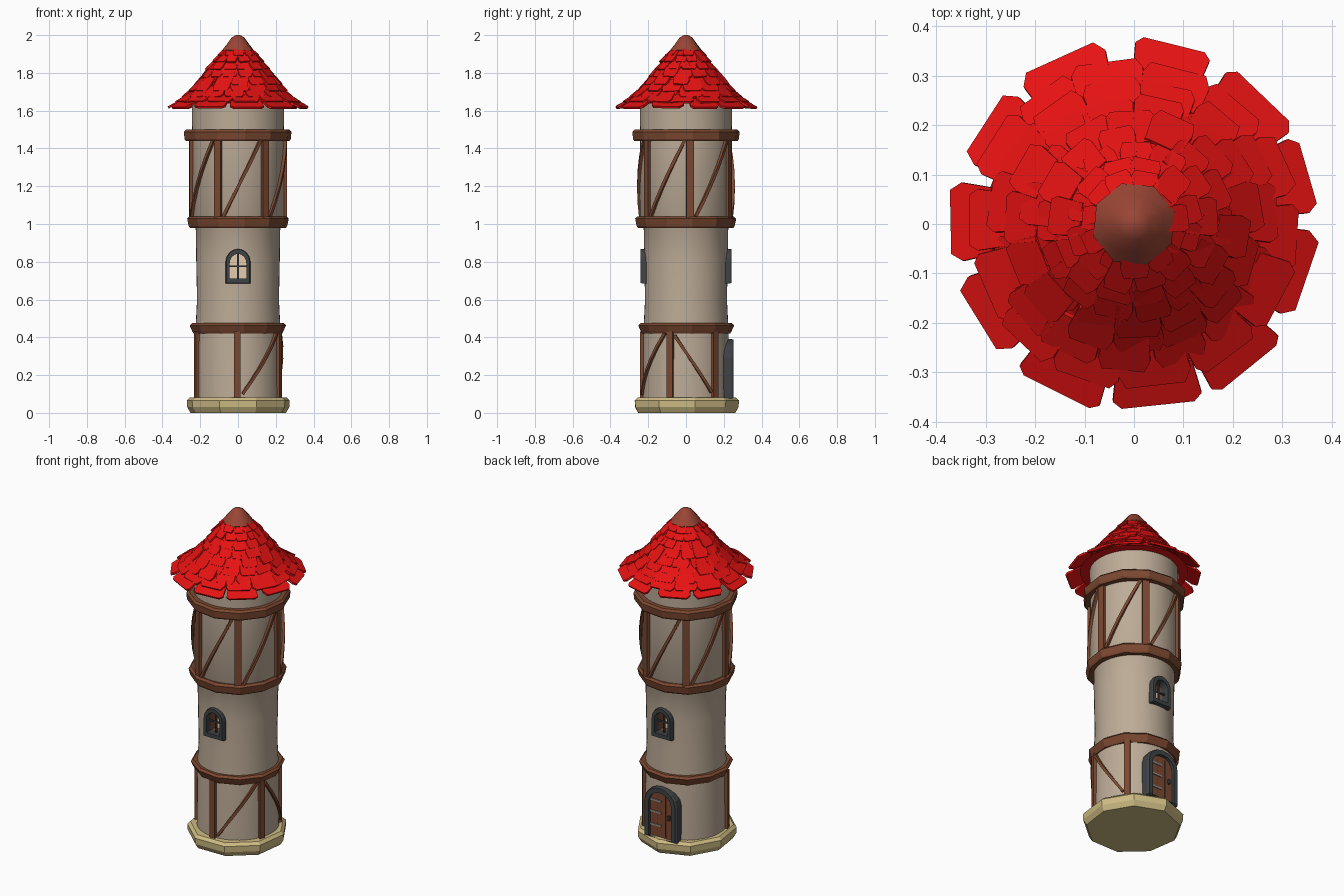
import bpy, bmesh, math, random
from mathutils import Vector, Matrix

if "Cube" in bpy.data.objects:
    bpy.data.objects.remove(bpy.data.objects["Cube"])

random.seed(4)


def mat(name, r, g, b):
    m = bpy.data.materials.new(name)
    m.diffuse_color = (r, g, b, 1)
    m.use_nodes = True
    m.node_tree.nodes["Principled BSDF"].inputs["Base Color"].default_value = m.diffuse_color
    return m


PLASTER = mat("plaster", .51, .41, .31)
RED = mat("red_tile", .80, .006, .006)
TIMBER = mat("timber", .20, .065, .03)
CLAY = mat("clay_cap", .32, .06, .035)
SAND = mat("sandstone", .62, .50, .23)
IRON = mat("dark_stone", .05, .056, .06)
PALE = mat("pale_pane", .80, .60, .42)
METAL = mat("hinge_metal", .30, .26, .23)


def finish(name, bm, material, smooth=None):
    bmesh.ops.remove_doubles(bm, verts=bm.verts, dist=1e-5)
    bmesh.ops.recalc_face_normals(bm, faces=bm.faces)
    me = bpy.data.meshes.new(name)
    bm.to_mesh(me)
    bm.free()
    ob = bpy.data.objects.new(name, me)
    bpy.context.collection.objects.link(ob)
    me.materials.append(material)
    if smooth:
        bpy.ops.object.select_all(action='DESELECT')
        bpy.context.view_layer.objects.active = ob
        ob.select_set(True)
        bpy.ops.object.shade_smooth_by_angle(angle=math.radians(smooth))
    return ob


def bridge(bm, loops, closed):
    """Quads between successive vertex loops."""
    n, k = len(loops[0]), len(loops)
    for i in range(k if closed else k - 1):
        a, b = loops[i], loops[(i + 1) % k]
        for j in range(n):
            bm.faces.new((a[j], a[(j + 1) % n], b[(j + 1) % n], b[j]))


def lathe(name, profile, n, material, closed=False, smooth=None, jitter=0, turn=0):
    """Turned solid; an open profile is capped at both ends."""
    bm = bmesh.new()
    wob = [1 + random.uniform(-jitter, jitter) for _ in range(n)]
    loops = [[bm.verts.new((r * wob[j] * math.cos(turn + j * math.tau / n),
                            r * wob[j] * math.sin(turn + j * math.tau / n), z))
              for j in range(n)] for r, z in profile]
    bridge(bm, loops, closed)
    if not closed:
        bm.faces.new(loops[0])
        bm.faces.new(loops[-1])
    return finish(name, bm, material, smooth)


def arch(w, z0, z1, rise, n=8):
    """Outline of an opening with a rounded top."""
    pts = [(-w, z0), (w, z0)]
    for i in range(n + 1):
        a = math.pi * i / n
        pts.append((w * math.cos(a), z1 - rise + rise * math.sin(a)))
    return pts


def plate(name, pts, y0, y1, material, side):
    """Solid outline between two depths; side -1 is front, 1 is back."""
    bm = bmesh.new()
    loops = [[bm.verts.new((-side * x, side * y, z)) for x, z in pts] for y in (y0, y1)]
    bridge(bm, loops, False)
    bm.faces.new(loops[0])
    bm.faces.new(loops[1])
    return finish(name, bm, material)


def frame(name, outer, inner, y0, y1, material, side):
    """Hollow surround with a slightly chamfered outer front edge."""
    bm = bmesh.new()
    cx, cz = 0, sum(z for _, z in outer) / len(outer)
    soft = [(cx + (x - cx) * .94, cz + (z - cz) * .97) for x, z in outer]
    rings = [(outer, y0), (outer, y1 - .01), (soft, y1), (inner, y1), (inner, y0)]
    loops = [[bm.verts.new((-side * x, side * y, z)) for x, z in p] for p, y in rings]
    bridge(bm, loops, True)
    return finish(name, bm, material)


def rect(x0, x1, z0, z1):
    return [(x0, z0), (x1, z0), (x1, z1), (x0, z1)]


def beam(name, path, r, width, depth):
    """Timber following the wall along (angle in degrees, height) points."""
    bm = bmesh.new()
    pts = [Vector((r * math.cos(math.radians(a)), r * math.sin(math.radians(a)), z)) for a, z in path]
    loops = []
    for i, p in enumerate(pts):
        along = (pts[min(i + 1, len(pts) - 1)] - pts[max(i - 1, 0)]).normalized()
        out = Vector((p.x, p.y, 0)).normalized()
        across = along.cross(out).normalized() * width / 2
        out *= depth / 2
        loops.append([bm.verts.new(p + v) for v in
                      (across + out, out - across, -out - across, across - out)])
    bridge(bm, loops, False)
    bm.faces.new(loops[0])
    bm.faces.new(loops[-1])
    return finish(name, bm, TIMBER)


def brace(name, a0, z0, a1, z1, r):
    beam(name, [(a0 + (a1 - a0) * t / 5, z0 + (z1 - z0) * t / 5) for t in range(6)], r, .016, .022)


# Stone footing and plaster shaft
lathe("footing", [(.262, 0), (.28, .03), (.282, .066), (.265, .082)], 9, SAND,
      jitter=.03, turn=math.radians(10))
wall = lathe("wall", [(.228, .06), (.225, .44), (.217, .60), (.221, .80), (.224, .99),
                      (.244, 1.03), (.243, 1.47), (.245, 1.66)], 48, PLASTER, smooth=35)

# Timber hoops
for name, z0, z1, r0, r1 in (("lower_hoop", .42, .475, .243, .258),
                             ("middle_hoop", .98, 1.04, .262, .270),
                             ("upper_hoop", 1.44, 1.50, .283, .287)):
    lathe(name, [(.20, z0), (r0 - .006, z0), (r0, z0 + .01), (r1, z1 - .012),
                 (r1 - .012, z1), (.20, z1)], 12, TIMBER, closed=True, jitter=.012, turn=.13)

# Lower posts and braces
for a in (-91, -21, 41, 200):
    beam("lower_post", [(a, .07), (a, .43)], .228, .034, .03)
brace("lower_brace", -84, .10, -29, .42, .229)
brace("lower_brace", -15, .41, 35, .11, .229)

# Upper posts with a rising brace in each panel
for k in range(6):
    a = 5 + 60 * k
    beam("upper_post", [(a, 1.02), (a, 1.46)], .245, .04, .028)
    brace("upper_brace", a + 7, 1.04, a + 53, 1.44, .248)

# Windows, front and back
for side, label in ((-1, "front"), (1, "back")):
    inner = arch(.044, .712, .842, .05)
    cutter = plate(label + "_window_cutter", arch(.049, .707, .847, .055), .14, .3, PLASTER, side)
    cutter.hide_render = True
    cutter.hide_viewport = False
    cutter.display_type = 'WIRE'
    cut = wall.modifiers.new(label + "_opening", 'BOOLEAN')
    cut.operation = 'DIFFERENCE'
    cut.solver = 'EXACT'
    cut.object = cutter
    frame(label + "_window_frame", arch(.066, .685, .868, .07), inner, .19, .241, IRON, side)
    frame(label + "_window_reveal", arch(.048, .708, .846, .054), inner, .15, .20, TIMBER, side)
    plate(label + "_window_pane", inner, .152, .158, PALE, side)
    plate(label + "_window_upright", rect(-.004, .004, .71, .842), .205, .215, IRON, side)
    plate(label + "_window_crossbar", rect(-.044, .044, .773, .781), .205, .215, IRON, side)

# Door at the back
frame("door_frame", arch(.108, .075, .39, .095), arch(.076, .08, .358, .066), .18, .252, IRON, 1)
plate("door", arch(.078, .078, .36, .067), .18, .234, TIMBER, 1)
for z in (.145, .225, .295):
    plate("door_hinge", rect(-.074, .0, z, z + .011), .232, .239, METAL, 1)
for x in (-.026, .026):
    plate("door_plank_gap", rect(x - .002, x + .002, .085, .34), .232, .2355, IRON, 1)
plate("door_handle", rect(.045, .058, .20, .228), .232, .246, IRON, 1)

# Roof lining and shingles
lathe("roof_lining", [(.30, 1.637), (.22, 1.695), (.15, 1.785), (.06, 1.90)], 24, RED)
SLOPE = [(.364, 1.614), (.325, 1.642), (.285, 1.668), (.25, 1.70), (.22, 1.735), (.19, 1.775),
         (.16, 1.815), (.13, 1.855), (.10, 1.888), (.075, 1.92), (.05, 1.945)]
COUNTS = [11, 14, 15, 15, 14, 14, 13, 12, 11]
bm = bmesh.new()
for i, n in enumerate(COUNTS):
    (r0, z0), (r1, z1) = SLOPE[i], SLOPE[i + 2]
    r1, z1 = r1 - .004, z1 - .010
    length = math.hypot(r1 - r0, z1 - z0)
    offset = random.uniform(0, 1)
    for j in range(n):
        a = (j + offset + random.uniform(-.09, .09)) * math.tau / n
        out, tan = Vector((math.cos(a), math.sin(a), 0)), Vector((-math.sin(a), math.cos(a), 0))
        up = (out * (r1 - r0) + Vector((0, 0, z1 - z0))).normalized()
        up = Matrix.Rotation(random.uniform(-.09, .09), 3, out) @ up
        nor = tan.cross(up).normalized()
        u = up.cross(nor).normalized()
        w = math.tau * r0 / n * random.uniform(.42, .52) * (.84 if i == 0 else 1)
        base = out * (r0 + random.uniform(-.004, .006)) + Vector((0, 0, z0)) + nor * random.uniform(0, .005)
        ch = random.uniform(.15, .35)
        shape = [(-w, ch * length), (-w * .82, 0), (w * .82, 0), (w, ch * length),
                 (w * .85, length), (-w * .85, length)]
        loops = [[bm.verts.new(base + u * x + up * y + nor * h) for x, y in shape]
                 for h in (-.006, .006)]
        bridge(bm, loops, False)
        bm.faces.new(loops[0])
        bm.faces.new(loops[1])
finish("roof_shingles", bm, RED)

# Clay cap on the peak
lathe("roof_cap", [(.078, 1.905), (.086, 1.922), (.062, 1.952), (.034, 1.988), (.012, 2.0)],
      8, CLAY, smooth=40, turn=.3)
